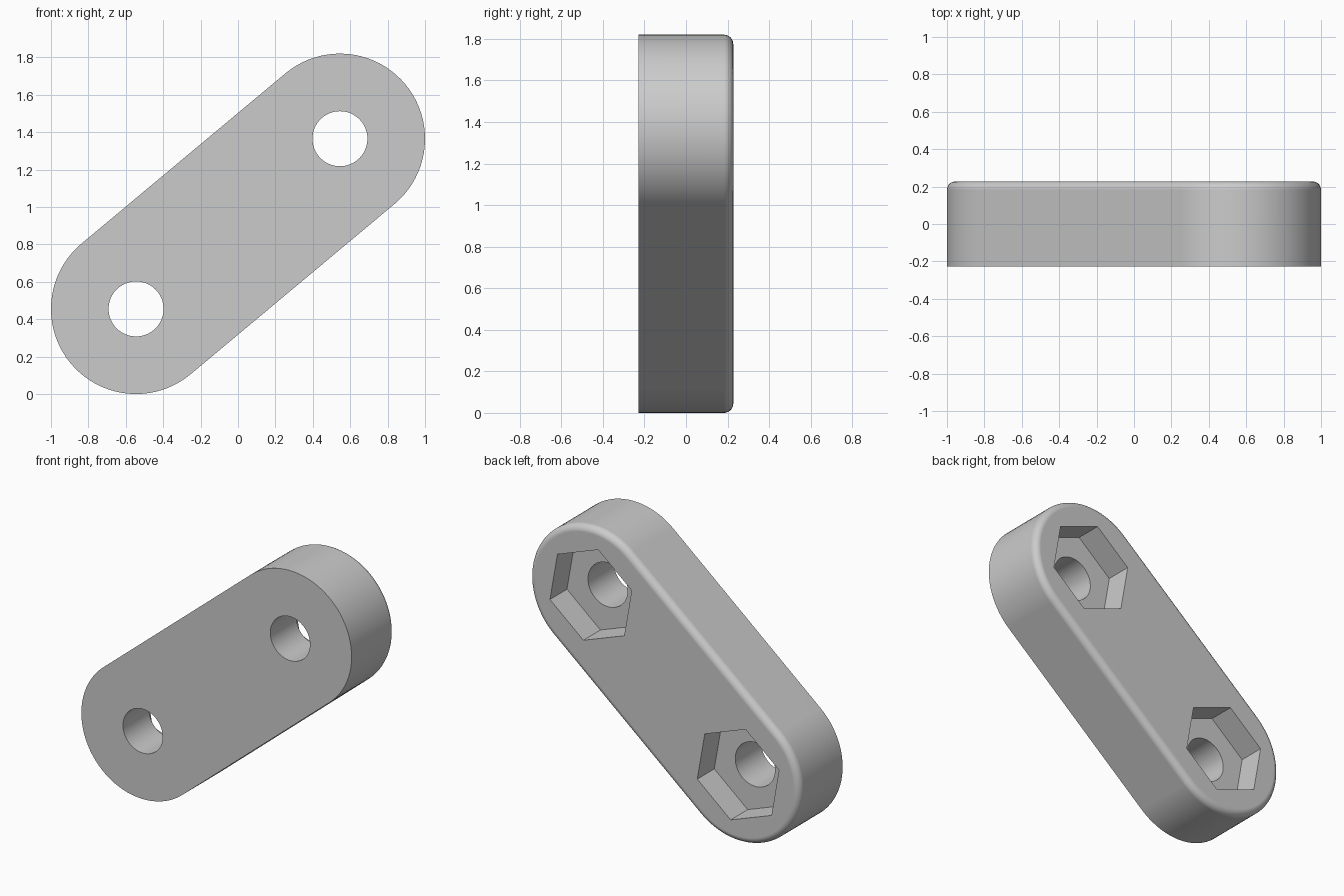
import bpy, bmesh
from math import sin, cos, pi, atan2
from mathutils import Matrix, Vector

cube = bpy.data.objects.get("Cube")
if cube:
    bpy.data.objects.remove(cube)

R = 0.455                     # end radius
HALF = R / 2                  # half thickness
FILLET = 0.045                # rounding of the rear edge
HOLE_R = 0.147
HEX_R, HEX_DEPTH = 0.322, 0.18
CENTRES = [Vector((-0.545, 0, R)), Vector((0.545, 0, 3 * R))]
TILT = atan2(2 * R, 1.09)     # slope of the link

grey = bpy.data.materials.new("plain_grey")
grey.use_nodes = True
colour = (0.6, 0.6, 0.6, 1)
grey.diffuse_color = colour
grey.node_tree.nodes["Principled BSDF"].inputs["Base Color"].default_value = colour


def finish(name, bm):
    bmesh.ops.recalc_face_normals(bm, faces=bm.faces)
    mesh = bpy.data.meshes.new(name)
    bm.to_mesh(mesh)
    bm.free()
    mesh.materials.append(grey)
    obj = bpy.data.objects.new(name, mesh)
    bpy.context.collection.objects.link(obj)
    return obj


def outline(radius, steps=40):
    """Rounded-end slot outline around both hole centres."""
    points = []
    for end, start in ((1, TILT - pi / 2), (0, TILT + pi / 2)):
        for i in range(steps + 1):
            a = start + pi * i / steps
            points.append(CENTRES[end] + Vector((cos(a), 0, sin(a))) * radius)
    return points


def prism_cutter(name, centre, radius, sides, y0, y1):
    bm = bmesh.new()
    place = (Matrix.Translation((centre.x, (y0 + y1) / 2, centre.z))
             @ Matrix.Rotation(-TILT, 4, 'Y') @ Matrix.Rotation(pi / 2, 4, 'X'))
    bmesh.ops.create_cone(bm, cap_ends=True, segments=sides, radius1=radius,
                          radius2=radius, depth=y1 - y0, matrix=place)
    # put a corner of the prism on the link axis
    axis = Vector((cos(TILT), 0, sin(TILT)))
    best = max(((v.co - centre) * 1 for v in bm.verts),
               key=lambda d: d.x * axis.x + d.z * axis.z)
    turn = atan2(best.z, best.x) - TILT
    bmesh.ops.rotate(bm, verts=bm.verts, cent=centre,
                     matrix=Matrix.Rotation(turn, 3, 'Y'))
    obj = finish(name, bm)
    obj.hide_render = True
    return obj


# Link body: slot outline lofted from the flat front to the rounded rear edge
bm = bmesh.new()
layers = [(-HALF, 0)]
for i in range(9):
    a = pi / 2 * i / 8
    layers.append((HALF - FILLET + FILLET * sin(a), FILLET * (1 - cos(a))))
rings = [[bm.verts.new((p.x, y, p.z)) for p in outline(R - inset)]
         for y, inset in layers]
for low, high in zip(rings, rings[1:]):
    for i in range(len(low)):
        j = (i + 1) % len(low)
        bm.faces.new((low[i], low[j], high[j], high[i]))
bm.faces.new(rings[0])
bm.faces.new(rings[-1])
link = finish("link_body", bm)

# Bolt holes and hexagonal nut pockets
cutters = []
for side, c in zip(("right", "left"), CENTRES):
    cutters.append(prism_cutter(side + "_hole_cutter", c, HOLE_R, 64, -0.5, 0.5))
    cutters.append(prism_cutter(side + "_nut_cutter", c, HEX_R, 6,
                                HALF - HEX_DEPTH, 0.5))

bpy.ops.object.select_all(action='DESELECT')
bpy.context.view_layer.objects.active = link
link.select_set(True)
for cutter in cutters:
    mod = link.modifiers.new(cutter.name, 'BOOLEAN')
    mod.operation, mod.solver, mod.object = 'DIFFERENCE', 'EXACT', cutter
    bpy.ops.object.modifier_apply(modifier=mod.name)
    bpy.data.objects.remove(cutter)

bpy.ops.object.shade_smooth_by_angle(angle=pi / 6)
weighted = link.modifiers.new("even_shading", 'WEIGHTED_NORMAL')
weighted.keep_sharp = True
